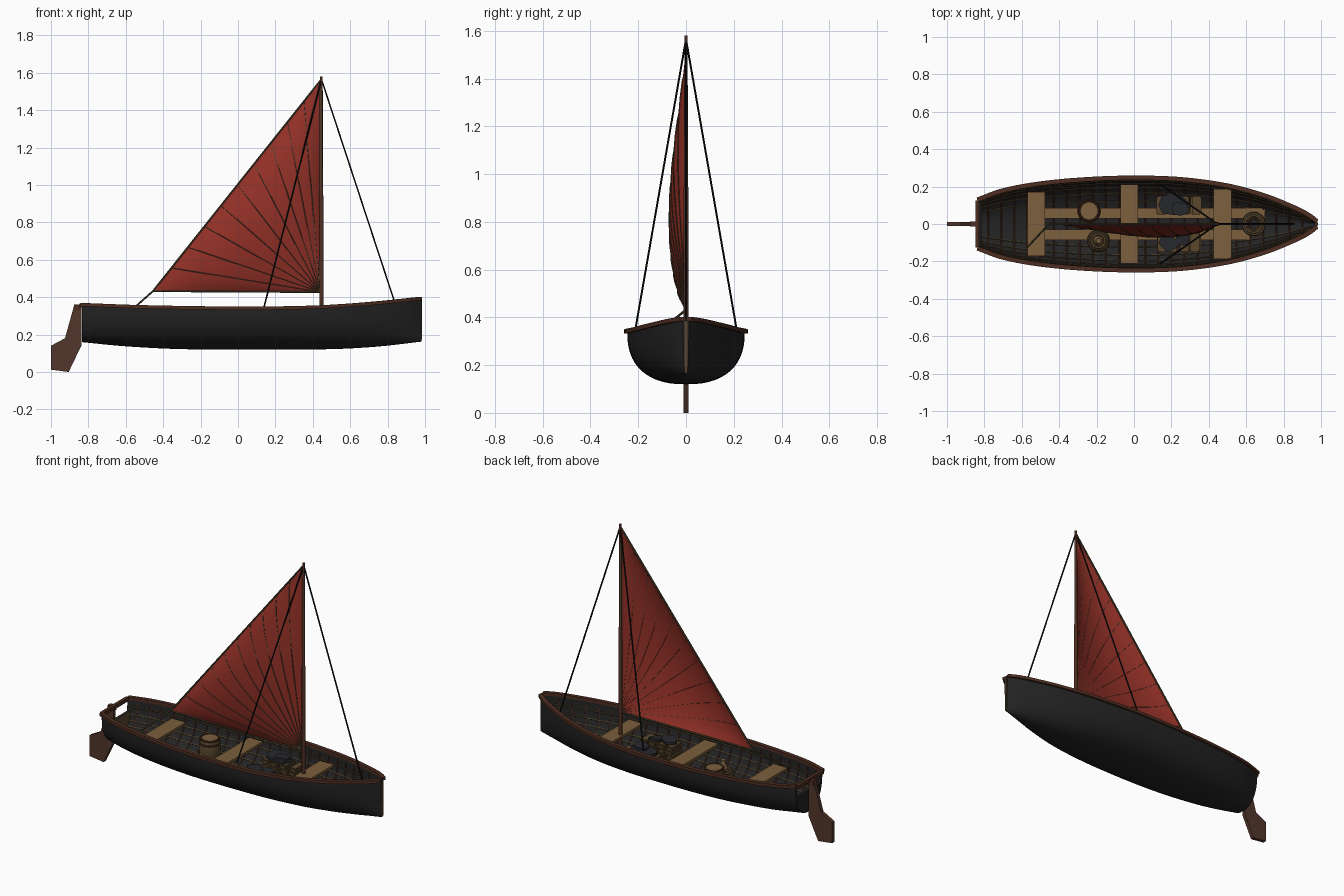
import bpy, bmesh, math, random
from mathutils import Vector, Matrix

if "Cube" in bpy.data.objects:
    bpy.data.objects.remove(bpy.data.objects["Cube"])
random.seed(4)


def material(name, *rgb):
    m = bpy.data.materials.new(name)
    m.use_nodes = True
    m.diffuse_color = (*rgb, 1)
    bsdf = m.node_tree.nodes["Principled BSDF"]
    bsdf.inputs["Base Color"].default_value = (*rgb, 1)
    bsdf.inputs["Roughness"].default_value = 0.8
    return m


TAR = material("tarred hull", .017, .017, .017)
RAIL = material("rail brown", .075, .027, .015)
RUDDER = material("rudder brown", .085, .037, .024)
PLANK = material("plank tan", .20, .115, .045)
TRIM = material("rib brown", .10, .062, .026)
CANVAS = material("sail red", .29, .03, .02)
ROPE = material("rope olive", .075, .06, .03)
BLACK = material("stay black", .006, .006, .006)
SLATE = material("slate grey", .02, .021, .025)


# Helpers
def finish(name, bm, mat, smooth=True):
    bmesh.ops.recalc_face_normals(bm, faces=bm.faces)
    me = bpy.data.meshes.new(name)
    bm.to_mesh(me)
    bm.free()
    ob = bpy.data.objects.new(name, me)
    bpy.context.collection.objects.link(ob)
    me.materials.append(mat)
    if smooth:
        bpy.ops.object.select_all(action='DESELECT')
        ob.select_set(True)
        bpy.context.view_layer.objects.active = ob
        bpy.ops.object.shade_smooth_by_angle(angle=math.radians(40))
    return ob


def add_loft(bm, rings, closed=True, caps=True):
    rows = [[bm.verts.new(p) for p in r] for r in rings]
    n = len(rows[0])
    for a, b in zip(rows, rows[1:]):
        for i in range(n if closed else n - 1):
            j = (i + 1) % n
            bm.faces.new((a[i], a[j], b[j], b[i]))
    if caps and closed:
        bm.faces.new(rows[0])
        bm.faces.new(rows[-1])


def add_tube(bm, pts, radii, sides=6):
    pts = [Vector(p) for p in pts]
    rings = []
    for i, p in enumerate(pts):
        r = radii[i] if isinstance(radii, list) else radii
        d = pts[min(i + 1, len(pts) - 1)] - pts[max(i - 1, 0)]
        q = d.to_track_quat('Z', 'Y')
        rings.append([p + q @ Vector((r * math.cos(a), r * math.sin(a), 0))
                      for a in (2 * math.pi * k / sides for k in range(sides))])
    add_loft(bm, rings)


def tubes(name, paths, radii, mat, sides=6):
    bm = bmesh.new()
    for p in paths:
        add_tube(bm, p, radii, sides)
    return finish(name, bm, mat)


def box(name, x0, x1, y0, y1, z0, z1, mat):
    bm = bmesh.new()
    m = Matrix.LocRotScale(((x0 + x1) / 2, (y0 + y1) / 2, (z0 + z1) / 2), None,
                           (x1 - x0, y1 - y0, z1 - z0))
    bmesh.ops.create_cube(bm, size=1, matrix=m)
    return finish(name, bm, mat, False)


def prism(name, pts, offset, mat):
    bm = bmesh.new()
    add_loft(bm, [pts, [Vector(p) + Vector(offset) for p in pts]])
    return finish(name, bm, mat, False)


def coil(name, x, y, z, mat, turns, r):
    paths = [[(x + R * math.cos(a), y + R * math.sin(a), z + h)
              for a in (2 * math.pi * k / 24 for k in range(25))] for R, h in turns]
    return tubes(name, paths, r, mat)


def spline(table, x):
    # Smooth curve through a few stations
    i = max(k for k in range(len(table) - 1) if table[k][0] <= x or k == 0)

    def slope(k):
        a, b = table[max(k - 1, 0)], table[min(k + 1, len(table) - 1)]
        return (b[1] - a[1]) / (b[0] - a[0])
    (xa, a), (xb, b) = table[i], table[i + 1]
    h = xb - xa
    t = (x - xa) / h
    return (a * (1 + 2 * t) * (1 - t) ** 2 + b * t * t * (3 - 2 * t)
            + h * t * (1 - t) * (slope(i) * (1 - t) - slope(i + 1) * t))


# Hull lines
BEAM = [(-.84, .128), (-.7, .178), (-.5, .215), (-.25, .238), (0, .246), (.25, .238),
        (.5, .204), (.7, .15), (.85, .09), (.93, .05), (.98, .012)]
SHEER = [(-.84, .357), (-.5, .345), (0, .338), (.4, .343), (.7, .362), (.98, .39)]
KEEL = [(-.84, .16), (-.6, .137), (-.3, .122), (.1, .12), (.5, .122), (.75, .136), (.98, .162)]
STERN, BOW = -.835, .98


def hull(x, t, side=1, inset=0.0):
    w, top, low = spline(BEAM, x), spline(SHEER, x), spline(KEEL, x) + inset
    w = max(w - inset, .003)
    a, e = t * math.pi / 2, 2 / 2.4
    return Vector((x, side * w * max(math.cos(a), 0) ** e, top - (top - low) * math.sin(a) ** e))


def span(a, b, n):
    return [a + (b - a) * i / n for i in range(n + 1)]


def section(x, inset=0.0, n=14):
    ts = span(0, 1, n)
    return [hull(x, t, 1, inset) for t in ts] + [hull(x, t, -1, inset) for t in ts[-2::-1]]


# Hull shell: outer skin and lining in one closed loop per station
bm = bmesh.new()
add_loft(bm, [section(x) + section(x, .01)[::-1] for x in span(STERN, BOW, 60)], caps=False)
for x in (STERN, BOW):
    outer = section(x)
    inner = section(x, .01)
    add_loft(bm, [outer, inner], closed=False)
finish("hull", bm, TAR)

# Transom, stem and stern crossbar
cut = [p for p in section(STERN + .004, 0, 28) if p.z < .3]
prism("transom", cut, (.014, 0, 0), TAR)
prism("transom_lining", [p + Vector((.0145, 0, 0)) for p in cut], (.003, 0, 0), TRIM)
box("transom_bar", -.848, -.828, -.125, .125, .345, .367, RAIL)
box("stem", .965, .983, -.006, .006, .17, .385, TRIM)

# Gunwale rails
bm = bmesh.new()
for s in (1, -1):
    rings = []
    for x in span(-.838, BOW, 60):
        d = (spline(BEAM, min(x + .005, BOW)) - spline(BEAM, max(x - .005, -.84))) / .01
        n = Vector((-d, s, 0)).normalized()
        p = hull(x, 0, s)
        rings.append([p + n * o + Vector((0, 0, h)) for o, h in
                      ((-.011, -.006), (.013, -.006), (.013, .012), (-.011, .012))])
    add_loft(bm, rings)
finish("gunwale", bm, RAIL)

# Ribs and stringers inside the hull
tubes("ribs", [[hull(x, t, s, .011) for t in span(.04, 1, 10)]
               for x in span(-.78, .9, 24) for s in (1, -1)], .004, RAIL, 4)
tubes("stringers", [[hull(x, t, s, .012) for x in span(-.82, .95, 30)]
                    for t in (.12, .26, .4, .54, .7) for s in (1, -1)], .0035, TRIM, 4)

# Floorboards and thwarts
for i, (s, x1) in enumerate(((1, .7), (-1, .62))):
    box(f"floorboard_{i}", -.52, x1, min(s * .03, s * .085), max(s * .03, s * .085),
        .158, .168, PLANK)
for name, x, w in (("aft", -.522, .172), ("middle", -.025, .212), ("fore", .473, .188)):
    box(name + "_thwart", x - .047, x + .047, -w, w, .275, .29, PLANK)

# Rudder
outline = ((-.875, .36), (-.838, .35), (-.838, .14), (-.905, 0), (-1, .012), (-1, .14), (-.925, .18))
prism("rudder", [(x, -.011, z) for x, z in outline], (0, .022, 0), RUDDER)
box("rudder_head", -.876, -.836, -.014, .014, .33, .36, RAIL)

# Mast and rigging
HEAD, TACK, CLEW = Vector((.442, 0, 1.56)), Vector((.438, 0, .427)), Vector((-.455, 0, .432))
tubes("mast", [[(.446, 0, z) for z in (.13, .94, .95, 1.58)]], [.011, .011, .008, .007], RAIL, 12)
tubes("stays", [[(.446, 0, 1.565), e] for e in
                ((.14, .212, .35), (.14, -.212, .35), (.855, 0, .32))], .0045, BLACK)
tubes("sheet_rope", [[CLEW, (-.575, -.13, .325)]], .005, ROPE)


# Bellied sail
def sail_point(u, v, lift=0.0):
    # u runs from tack to leech, v runs along the leech from clew to head
    p = TACK.lerp(CLEW.lerp(HEAD, v), u)
    belly = 27 * (1 - u) * u * u * v * (1 - v)
    return p + Vector((0, -.07 * max(belly, 0) ** .75 - lift, 0))


bm = bmesh.new()
add_loft(bm, [[sail_point(u, v) for u in span(.002, 1, 20)] for v in span(0, 1, 28)], closed=False)
finish("sail", bm, CANVAS)
tubes("sail_seams", [[sail_point(u, v, .0015) for u in span(.02, 1, 16)]
                     for v in span(.11, .9, 8)], .0022, ROPE, 4)
tubes("sail_edge_ropes", [[HEAD, CLEW], [CLEW, TACK], [TACK, HEAD]], .0055, ROPE)

# Barrel with hoops
X, Y = -.24, .07
tubes("barrel", [[(X, Y, z) for z in (.165, .19, .23, .27, .295)]],
      [.05, .058, .062, .058, .052], TRIM, 20)
tubes("barrel_lid", [[(X, Y, .29), (X, Y, .298)]], .045, PLANK, 20)
coil("barrel_hoops", X, Y, 0, RAIL, [(.058, .19), (.058, .27), (.053, .295)], .005)

# Rope coils and a small jug
coil("aft_rope_coil", -.19, -.09, .175, TRIM, [(.05, 0), (.052, .015), (.045, .03), (.035, .04)], .009)
tubes("jug", [[(-.19, -.09, z) for z in (.17, .2, .23, .25, .27)]],
      [.022, .03, .026, .012, .014], PLANK, 14)
coil("bow_rope_coil", .64, 0, .18, TRIM, [(.055, 0), (.056, .015), (.045, .02), (.035, .01)], .009)

# Stacked cargo bundles with slate slabs on top
bm = bmesh.new()
for s in (1, -1):
    for layer in range(4):
        for x in span(.15, .33, 3):
            c = Vector((x + random.uniform(-.006, .006), s * .1, .18 + .026 * layer))
            m = Matrix.LocRotScale(c, None, (.05, .1, .023))
            bmesh.ops.create_cube(bm, size=1, matrix=m)
bmesh.ops.bevel(bm, geom=bm.edges[:], offset=.006, segments=2, affect='EDGES')
finish("cargo_bundles", bm, TRIM)
for i, (x, y, z, r) in enumerate(((.21, .1, .28, .085), (.25, .08, .293, .055),
                                  (.18, -.1, .277, .06), (.26, -.085, .272, .045))):
    ring = []
    for k in range(8):
        a, q = k * math.pi / 4, r * random.uniform(.75, 1.1)
        ring.append((x + q * math.cos(a), y + .75 * q * math.sin(a), z + random.uniform(-.005, .005)))
    prism(f"slate_slab_{i}", ring, (0, 0, .016), SLATE)
